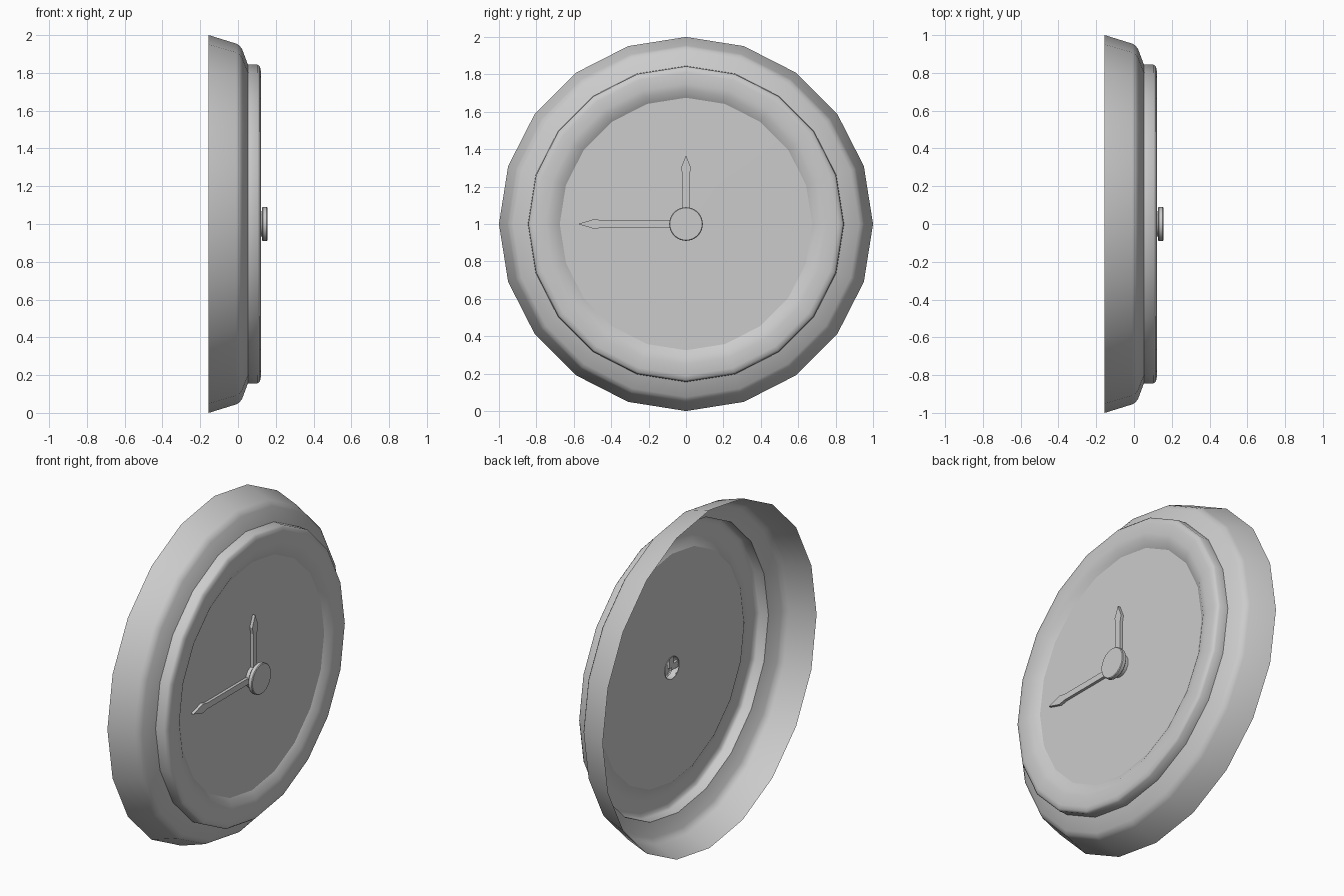
import bpy, bmesh
from math import sin, cos, pi, radians

if "Cube" in bpy.data.objects:
    bpy.data.objects.remove(bpy.data.objects["Cube"])

CENTRE_Z = 1.0


def finish(name, bm, angle=None):
    bmesh.ops.recalc_face_normals(bm, faces=bm.faces)
    # normals should point to the dial side (+x) or outward
    front = sum(f.normal.x * f.calc_area() for f in bm.faces)
    if front < -1e-4:
        bmesh.ops.reverse_faces(bm, faces=bm.faces)
    mesh = bpy.data.meshes.new(name)
    bm.to_mesh(mesh)
    bm.free()
    ob = bpy.data.objects.new(name, mesh)
    ob.location.z = CENTRE_Z
    bpy.context.collection.objects.link(ob)
    if angle:
        bpy.ops.object.select_all(action='DESELECT')
        ob.select_set(True)
        bpy.context.view_layer.objects.active = ob
        bpy.ops.object.shade_smooth_by_angle(angle=radians(angle))
    return ob


def lathe(name, profile, sides=20, cap=False, angle=40):
    """Spin (x, radius) points around the x axis."""
    bm = bmesh.new()
    rings = [[bm.verts.new((x, r * sin(2 * pi * i / sides), r * cos(2 * pi * i / sides)))
              for i in range(sides)] for x, r in profile]
    for a, b in zip(rings, rings[1:]):
        for i in range(sides):
            j = (i + 1) % sides
            bm.faces.new((a[i], a[j], b[j], b[i]))
    if cap:
        bm.faces.new(rings[-1])
    return finish(name, bm, angle)


def hand(name, length, head, turn, x0, x1):
    """Flat pointer with an arrow-shaped tip, turned around the x axis."""
    half = [(0.018, 0.0), (0.018, head - 0.04), (0.027, head)]
    outline = half + [(0.0, length)] + [(-y, z) for y, z in reversed(half)]
    c, s = cos(turn), sin(turn)
    bm = bmesh.new()
    base = bm.faces.new([bm.verts.new((x0, y * c - z * s, y * s + z * c)) for y, z in outline])
    top = bmesh.ops.extrude_face_region(bm, geom=[base])
    verts = [v for v in top["geom"] if isinstance(v, bmesh.types.BMVert)]
    bmesh.ops.translate(bm, verts=verts, vec=(x1 - x0, 0, 0))
    return finish(name, bm)


# Outer case, an open-backed shell
lathe("case", [(-0.155, 1.0), (-0.01, 0.955), (0.008, 0.945), (0.022, 0.925), (0.052, 0.845)])

# Raised rounded bezel stepping down to the dial
lathe("bezel", [(0.052, 0.845), (0.105, 0.843), (0.116, 0.833), (0.121, 0.81),
                (0.121, 0.75), (0.116, 0.715), (0.092, 0.675)])

# Dial disc with a hole for the spindle
lathe("dial", [(0.092, 0.675), (0.095, 0.065)])

# Hands
hand("hour_hand", 0.367, 0.30, 0.0, 0.096, 0.113)
hand("minute_hand", 0.577, 0.488, pi / 2, 0.096, 0.113)

# Hub: spindle with a button cap, open at the back
lathe("hub", [(0.09, 0.065), (0.128, 0.065), (0.128, 0.086), (0.132, 0.09),
              (0.151, 0.09), (0.155, 0.086)], sides=32, cap=True)

# Hands run clockwise seen from +x; the minute hand points towards -y
